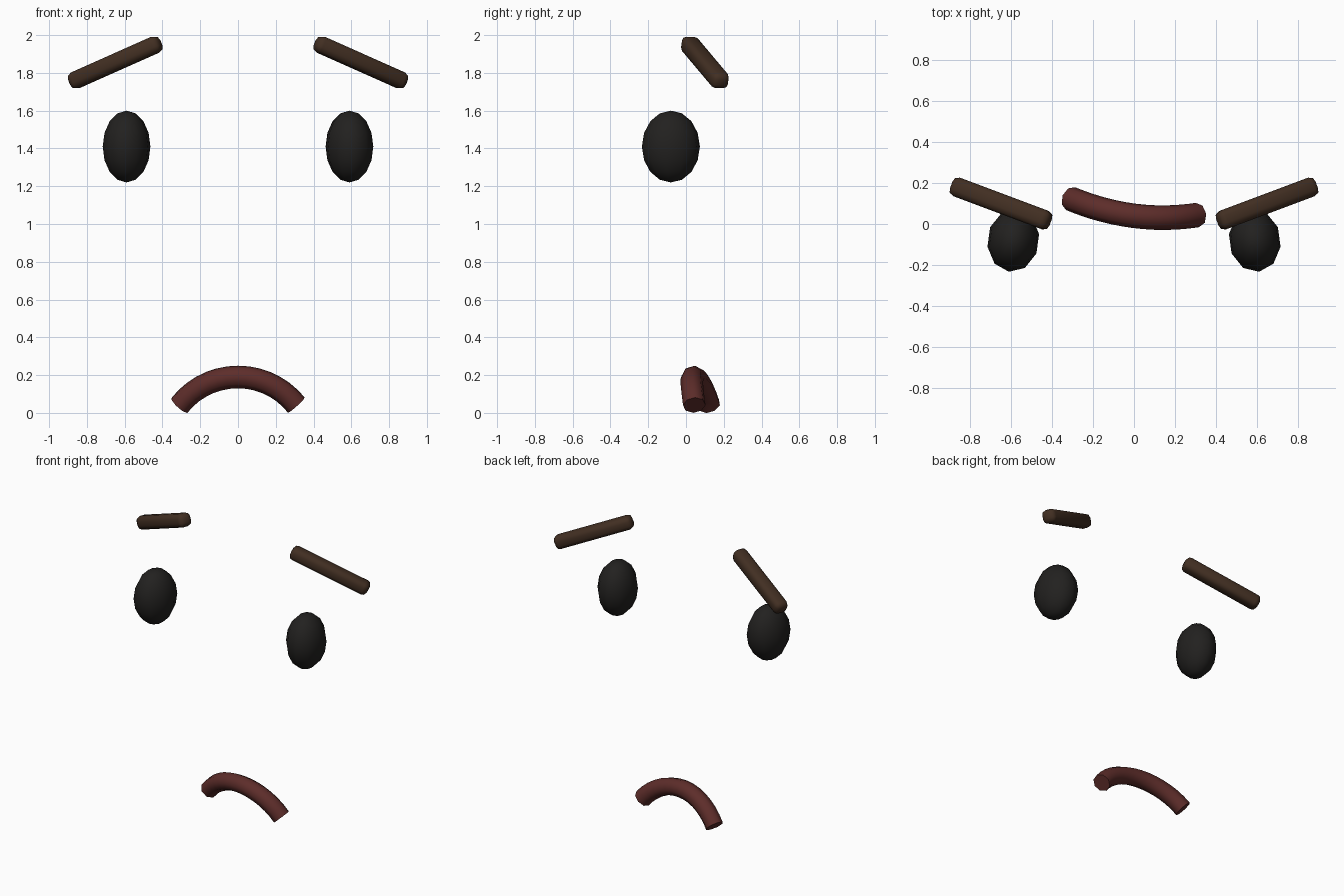
import bpy, math
from mathutils import Vector, Matrix

if "Cube" in bpy.data.objects:
    bpy.data.objects.remove(bpy.data.objects["Cube"])


def material(name, rgb):
    m = bpy.data.materials.new(name)
    m.diffuse_color = (*rgb, 1)
    m.use_nodes = True
    m.node_tree.nodes["Principled BSDF"].inputs["Base Color"].default_value = m.diffuse_color
    return m


BLACK = material("black", (0.016, 0.015, 0.014))
BROWN = material("brown", (0.054, 0.028, 0.016))
RED = material("dark_red", (0.11, 0.026, 0.023))


def finish(name, mat, angle):
    ob = bpy.context.object
    ob.name = name
    ob.data.materials.append(mat)
    bpy.ops.object.shade_smooth_by_angle(angle=math.radians(angle))
    return ob


for side, s in (("left", -1), ("right", 1)):
    # Eye: low-poly ellipsoid, turned slightly outward
    bpy.ops.mesh.primitive_uv_sphere_add(segments=10, ring_count=8, radius=1,
                                         location=(s * 0.59, -0.08, 1.41),
                                         rotation=(0, 0, s * math.radians(8)))
    bpy.context.object.scale = (0.127, 0.155, 0.19)
    finish(side + "_eye", BLACK, 50)

    # Eyebrow: rounded bar sloping down, out and back
    bpy.ops.mesh.primitive_cube_add(size=1)
    brow = bpy.context.object
    brow.scale = (0.55, 0.096, 0.09)
    bpy.ops.object.transform_apply(scale=True)
    bev = brow.modifiers.new("round", 'BEVEL')
    bev.width = 0.03
    bev.segments = 2
    bpy.ops.object.modifier_apply(modifier="round")
    u = Vector((s * 0.867, 0.325, -0.386)).normalized()
    v = Vector((0, 0, 1)).cross(u).normalized()
    w = u.cross(v)
    brow.matrix_world = (Matrix.Translation((s * 0.65, 0.10, 1.855))
                         @ Matrix((u, v, w)).transposed().to_4x4())
    finish(side + "_eyebrow", BROWN, 50)

# Mouth: frowning arc swept by an eight-sided tube, bowed in depth
R, N, END = 0.395, 14, math.radians(51.5)
curve = bpy.data.curves.new("mouth", 'CURVE')
curve.dimensions = '3D'
curve.bevel_depth = 0.06
curve.bevel_resolution = 2
curve.use_fill_caps = True
spline = curve.splines.new('POLY')
spline.points.add(N)
for i, p in enumerate(spline.points):
    a = END * (2 * i / N - 1)
    x = R * math.sin(a)
    z = 0.19 - R * (1 - math.cos(a))
    p.co = (x, 0.04 - 0.129 * x + 0.457 * x * x, z, 1)
mouth = bpy.data.objects.new("mouth", curve)
bpy.context.collection.objects.link(mouth)
bpy.ops.object.select_all(action='DESELECT')
mouth.select_set(True)
bpy.context.view_layer.objects.active = mouth
bpy.ops.object.convert(target='MESH')
finish("mouth", RED, 50)
